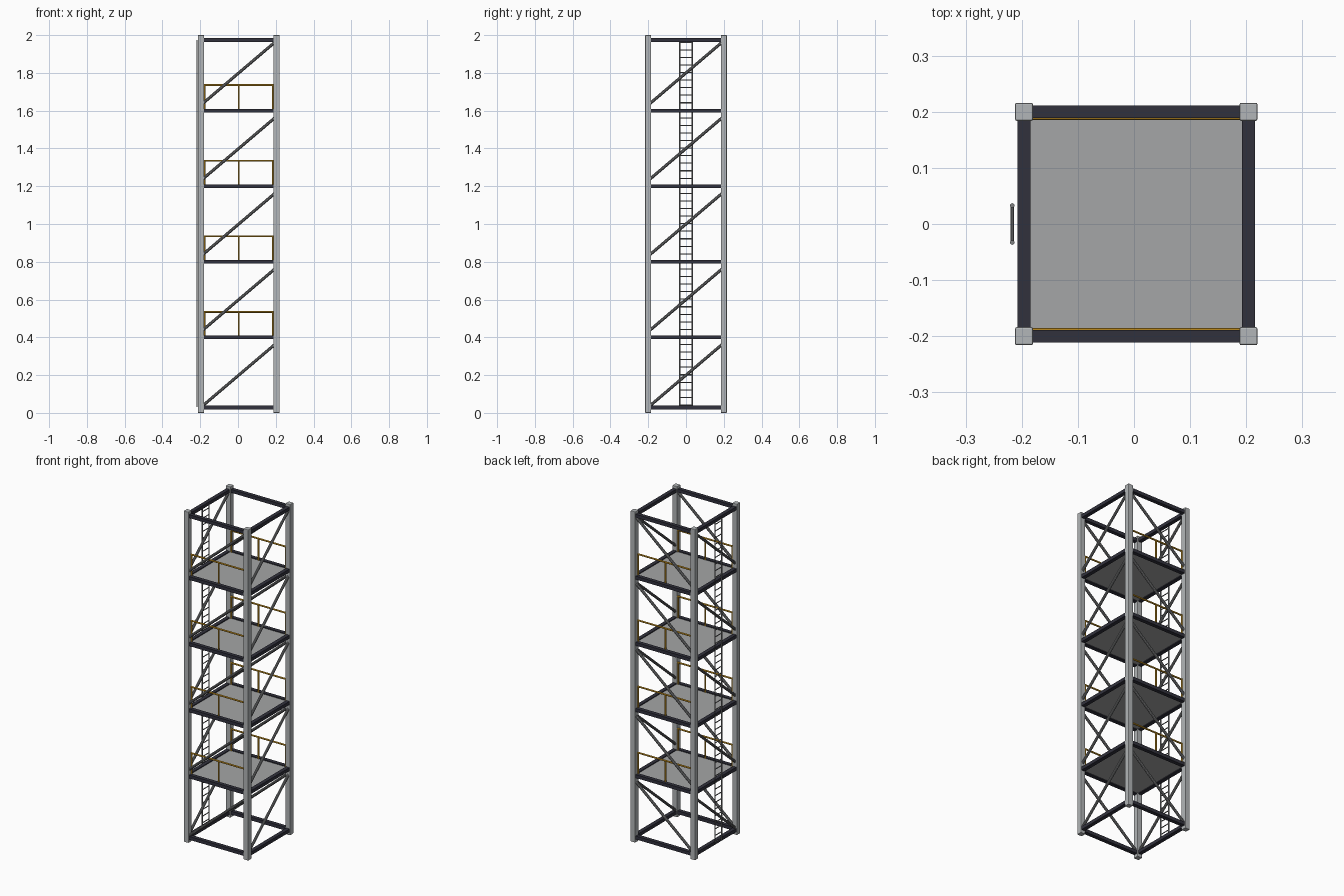
import bpy, bmesh
from mathutils import Vector, Matrix

cube = bpy.data.objects.get("Cube")
if cube:
    bpy.data.objects.remove(cube, do_unlink=True)

OFF = 0.004      # frame sits slightly right of centre because of the ladder
H = 0.2          # half spacing of the posts
BAY = 0.4        # storey height


def material(name, rgb):
    m = bpy.data.materials.new(name)
    m.use_nodes = True
    m.diffuse_color = (*rgb, 1)
    m.node_tree.nodes["Principled BSDF"].inputs["Base Color"].default_value = (*rgb, 1)
    return m


STEEL = material("light steel", (0.45, 0.47, 0.48))
BEAM = material("dark beam paint", (0.031, 0.031, 0.046))
BRACE = material("brace grey", (0.21, 0.215, 0.22))
DECK = material("deck grey", (0.375, 0.38, 0.385))
AMBER = material("amber railing", (0.72, 0.37, 0.02))


def box(bm, centre, size):
    mat = Matrix.Translation(centre) @ Matrix.Diagonal((*size, 1))
    bmesh.ops.create_cube(bm, size=1, matrix=mat)


def tube(bm, a, b, r, sides=10):
    a, b = Vector(a), Vector(b)
    d = b - a
    mat = Matrix.Translation((a + b) / 2) @ d.to_track_quat('Z', 'Y').to_matrix().to_4x4()
    bmesh.ops.create_cone(bm, cap_ends=True, segments=sides, radius1=r, radius2=r,
                          depth=d.length, matrix=mat)


def finish(bm, name, mat, smooth=False, bevel=0):
    me = bpy.data.meshes.new(name)
    bm.to_mesh(me)
    bm.free()
    ob = bpy.data.objects.new(name, me)
    bpy.context.collection.objects.link(ob)
    ob.location.x = OFF
    me.materials.append(mat)
    if bevel:
        mod = ob.modifiers.new("edge_bevel", 'BEVEL')
        mod.width, mod.segments = bevel, 2
    if smooth:
        bpy.ops.object.select_all(action='DESELECT')
        ob.select_set(True)
        bpy.context.view_layer.objects.active = ob
        bpy.ops.object.shade_smooth_by_angle()
    return ob


# Corner posts
for sx, xn in ((-1, "right"), (1, "left")):
    for sy, yn in ((-1, "front"), (1, "back")):
        bm = bmesh.new()
        box(bm, (sx * H, sy * H, 1), (0.032, 0.032, 2))
        finish(bm, f"{yn}_{xn}_post", STEEL, bevel=0.003)

# Horizontal beam frames
for i, z in enumerate((0.029, BAY, 2 * BAY, 3 * BAY, 4 * BAY, 1.974)):
    bm = bmesh.new()
    for s in (-1, 1):
        box(bm, (0, s * H, z), (2 * H, 0.023, 0.02))
        box(bm, (s * H, 0, z), (0.023, 2 * H, 0.02))
    finish(bm, f"beam_frame_{i}", BEAM)

# Diagonal braces, one per side and storey
for i in range(5):
    lo, hi = i * BAY + 0.03, i * BAY + 0.37
    bm = bmesh.new()
    for s in (-1, 1):
        tube(bm, (-H, s * H, lo), (H, s * H, hi), 0.008)
        tube(bm, (s * H, -H, lo), (s * H, H, hi), 0.008)
    finish(bm, f"diagonal_braces_{i}", BRACE, smooth=True)

# Decks and front and back railings
for i in range(1, 5):
    z = i * BAY
    bm = bmesh.new()
    box(bm, (0, 0, z), (0.38, 0.38, 0.01))
    finish(bm, f"deck_{i}", DECK)
    for s, side in ((-1, "front"), (1, "back")):
        bm = bmesh.new()
        y = s * 0.19
        tube(bm, (-0.19, y, z + 0.135), (0.19, y, z + 0.135), 0.005)
        for x in (-0.181, 0, 0.181):
            tube(bm, (x, y, z), (x, y, z + 0.135), 0.0045)
        finish(bm, f"{side}_railing_{i}", AMBER, smooth=True)

# Ladder on the right side
LX = -0.221
bm = bmesh.new()
for s in (-1, 1):
    tube(bm, (LX, s * 0.033, 0.03), (LX, s * 0.033, 1.975), 0.004)
finish(bm, "ladder_rails", BRACE, smooth=True)
bm = bmesh.new()
for k in range(49):
    z = 0.042 + k * 0.04
    tube(bm, (LX, -0.033, z), (LX, 0.033, z), 0.0028, 8)
finish(bm, "ladder_rungs", BRACE, smooth=True)
